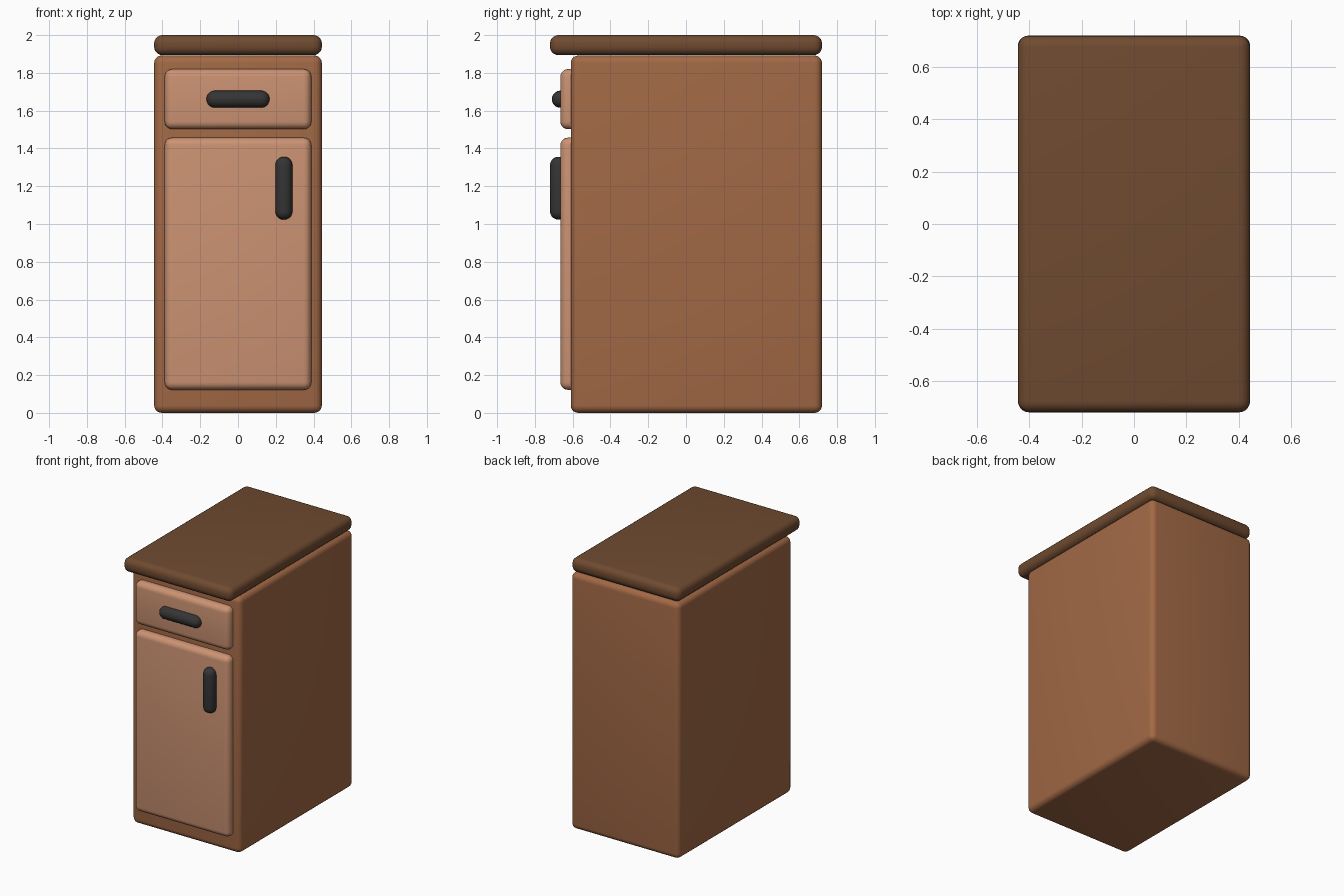
import bpy
from math import radians

if "Cube" in bpy.data.objects:
    bpy.data.objects.remove(bpy.data.objects["Cube"])


def material(name, rgb):
    m = bpy.data.materials.new(name)
    m.diffuse_color = (*rgb, 1)
    m.use_nodes = True
    m.node_tree.nodes["Principled BSDF"].inputs["Base Color"].default_value = m.diffuse_color
    return m


wood = material("wood", (0.36, 0.14, 0.06))
light_wood = material("light_wood", (0.60, 0.29, 0.17))
dark_wood = material("dark_wood", (0.16, 0.07, 0.03))
black = material("black", (0.035, 0.035, 0.035))


def rounded_box(name, lo, hi, radius, mat, segments=5):
    """Box between two corners with rounded edges."""
    bpy.ops.mesh.primitive_cube_add(size=1, location=[(a + b) / 2 for a, b in zip(lo, hi)])
    ob = bpy.context.object
    ob.name = name
    ob.scale = [b - a for a, b in zip(lo, hi)]
    bpy.ops.object.transform_apply(location=False, rotation=False, scale=True)
    bevel = ob.modifiers.new("round_edges", 'BEVEL')
    bevel.width = radius
    bevel.segments = segments
    bpy.ops.object.modifier_apply(modifier=bevel.name)
    bpy.ops.object.shade_smooth_by_angle(angle=radians(40))
    ob.data.materials.append(mat)
    return ob


# Carcass and overhanging worktop
rounded_box("cabinet_body", (-0.444, -0.61, 0), (0.444, 0.72, 1.892), 0.04, wood)
rounded_box("worktop", (-0.444, -0.72, 1.894), (0.444, 0.72, 2.0), 0.044, dark_wood)

# Drawer front and door
rounded_box("drawer_front", (-0.388, -0.665, 1.502), (0.388, -0.56, 1.82), 0.04, light_wood)
rounded_box("door", (-0.388, -0.665, 0.122), (0.388, -0.56, 1.457), 0.04, light_wood)

# Pill-shaped handles
rounded_box("drawer_handle", (-0.167, -0.71, 1.616), (0.167, -0.62, 1.706), 0.044, black)
rounded_box("door_handle", (0.198, -0.72, 1.023), (0.288, -0.62, 1.356), 0.044, black)
